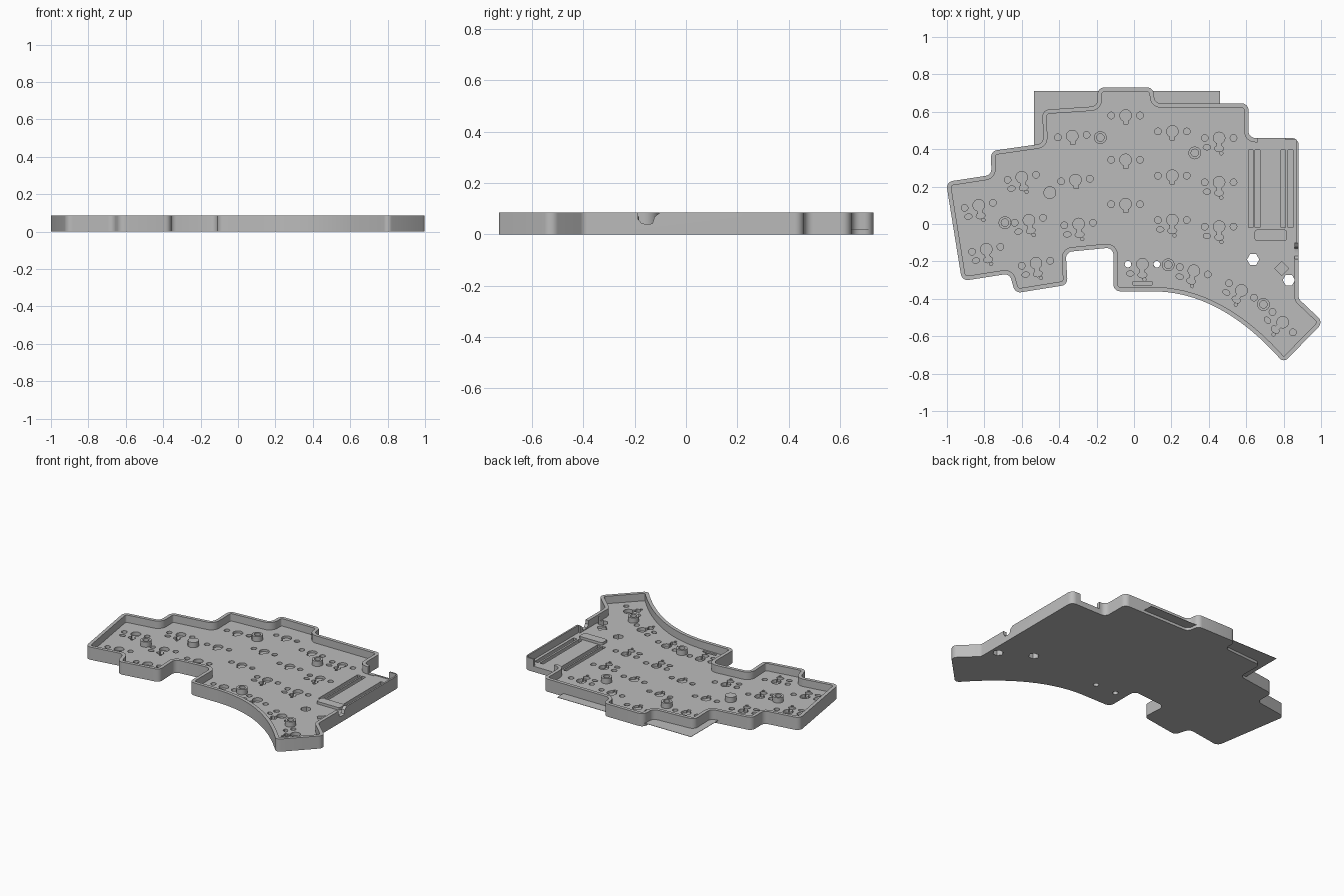
import bpy, bmesh
from math import sin, cos, pi, radians
from mathutils import Vector, Matrix

cube = bpy.data.objects.get("Cube")
if cube:
    bpy.data.objects.remove(cube)

HEIGHT, FLOOR, WALL = 0.085, 0.035, 0.023
grey = bpy.data.materials.new("plain grey")
grey.use_nodes = True
colour = (0.5, 0.5, 0.5, 1)
grey.diffuse_color = colour
grey.node_tree.nodes["Principled BSDF"].inputs["Base Color"].default_value = colour


def prism(bm, pts, z0, z1, matrix=Matrix()):
    """Closed prism over a 2D outline."""
    low = [bm.verts.new(matrix @ Vector((x, y, z0))) for x, y in pts]
    high = [bm.verts.new(matrix @ Vector((x, y, z1))) for x, y in pts]
    faces = [bm.faces.new(low[::-1]), bm.faces.new(high)]
    for i in range(len(pts)):
        j = (i + 1) % len(pts)
        faces.append(bm.faces.new((low[i], low[j], high[j], high[i])))
    bmesh.ops.recalc_face_normals(bm, faces=faces)


def ring(x, y, r, n=20, ry=None):
    ry = ry or r
    return [(x + r * cos(2 * pi * i / n), y + ry * sin(2 * pi * i / n)) for i in range(n)]


def rect(x0, y0, x1, y1):
    return [(x0, y0), (x1, y0), (x1, y1), (x0, y1)]


def finish(name, bm):
    mesh = bpy.data.meshes.new(name)
    bm.to_mesh(mesh)
    bm.free()
    mesh.materials.append(grey)
    ob = bpy.data.objects.new(name, mesh)
    bpy.context.collection.objects.link(ob)
    return ob


def cut(ob, bm):
    """Subtract a cutter mesh and bake the result."""
    cutter = finish("cutter", bm)
    cutter.hide_render = True
    mod = ob.modifiers.new("cut", 'BOOLEAN')
    mod.operation, mod.solver, mod.object = 'DIFFERENCE', 'EXACT', cutter
    mod.use_self = True
    graph = bpy.context.evaluated_depsgraph_get()
    mesh = bpy.data.meshes.new_from_object(ob.evaluated_get(graph))
    ob.modifiers.clear()
    ob.data = mesh
    bpy.data.objects.remove(cutter)


def fillet(corners, r=0.036, n=6):
    """Round every corner of a closed outline."""
    out = []
    for i, c in enumerate(corners):
        p, c, q = Vector(corners[i - 1]), Vector(c), Vector(corners[(i + 1) % len(corners)])
        a, b = (p - c).normalized(), (q - c).normalized()
        half = a.angle(b) / 2
        if half > radians(80):
            out.append(c)
            continue
        t = min(r / abs(sin(half) / cos(half)), (p - c).length * 0.48, (q - c).length * 0.48)
        rr = t * sin(half) / cos(half)
        centre = c + (a + b).normalized() * (rr / sin(half))
        start, end = c + a * t - centre, c + b * t - centre
        sweep = start.angle_signed(end)
        for k in range(n + 1):
            out.append(centre + Matrix.Rotation(-sweep * k / n, 2) @ start)
    return out


def inset(pts, d):
    """Offset a clockwise outline inwards."""
    out = []
    for i, p in enumerate(pts):
        a = (p - pts[i - 1]).normalized()
        b = (pts[(i + 1) % len(pts)] - p).normalized()
        na, nb = Vector((a.y, -a.x)), Vector((b.y, -b.x))
        m = (na + nb).normalized()
        out.append(p + m * d / max(m.dot(na), 0.5))
    return out


# Tray outline, clockwise, with the curved thumb edge
curve = []
p0, p1, p2 = Vector((0.8, -0.742)), Vector((0.46, -0.35)), Vector((0.08, -0.36))
for k in range(17):
    t = k / 16
    curve.append(tuple(p0 * (1 - t) ** 2 + p1 * 2 * t * (1 - t) + p2 * t * t))
corners = [(-1.005, 0.225), (-0.762, 0.262), (-0.765, 0.39), (-0.485, 0.43), (-0.49, 0.61),
           (-0.195, 0.63), (-0.195, 0.73), (0.104, 0.73), (0.11, 0.645), (0.612, 0.645),
           (0.612, 0.46), (0.88, 0.46), (0.88, -0.4), (1.012, -0.525)] + curve + [
           (-0.11, -0.36), (-0.11, -0.125), (-0.365, -0.15), (-0.355, -0.325),
           (-0.635, -0.37), (-0.665, -0.265), (-0.92, -0.305)]
outline = fillet(corners)

bm = bmesh.new()
prism(bm, outline, 0, HEIGHT)
tray = finish("case_tray", bm)

# Inner cavity
bm = bmesh.new()
prism(bm, inset(outline, WALL), FLOOR, 0.1)
cut(tray, bm)

# Thinned side wall, connector opening and side notch
bm = bmesh.new()
prism(bm, rect(0.7, -0.1, 0.869, 0.449), FLOOR, 0.11)
prism(bm, rect(0.66, 0.4, 0.81, 0.5), FLOOR + 0.003, 0.12)
notch = [(-0.19, 0.13), (-0.187, 0.06), (-0.172, 0.042), (-0.14, 0.04), (-0.13, 0.044),
         (-0.123, 0.068), (-0.1, 0.086), (-0.1, 0.13)]
yz_to_world = Matrix(((0, 0, 1, 0), (1, 0, 0, 0), (0, 1, 0, 0), (0, 0, 0, 1)))
prism(bm, notch, 0.845, 0.92, yz_to_world)
cut(tray, bm)

# Key sockets: x, y, rotation in degrees
sockets = [(-0.83, 0.1, 10), (-0.79, -0.135, 10)]
sockets += [(-0.6 + 0.038 * i, 0.25 - 0.23 * i, 10) for i in range(3)]
sockets += [(-0.33 + 0.017 * i, 0.47 - 0.235 * i, 5) for i in range(3)]
for x, y in ((-0.045, 0.58), (0.205, 0.495), (0.455, 0.46)):
    sockets += [(x, y - 0.237 * i, 0) for i in range(3)]
sockets += [(0.045, -0.215, 0), (0.32, -0.25, -15), (0.575, -0.355, -30), (0.795, -0.525, -45)]

bm = bmesh.new()
for x, y, angle in sockets:
    place = Matrix.Translation((x, y, 0)) @ Matrix.Rotation(radians(angle), 4, 'Z')
    prism(bm, ring(0, 0, 0.031), 0.012, 0.06, place)
    prism(bm, rect(-0.012, -0.045, 0.012, -0.01), 0.014, 0.062, place)
    for side in (-1, 1):
        prism(bm, ring(side * 0.077, 0, 0.018, 14), 0.012, 0.06, place)
    if not (-0.535 < x < 0.44 and y > 0.05):
        prism(bm, ring(0, -0.057, 0.024, 14, 0.016), 0.016, 0.064, place)
        prism(bm, ring(0.012, -0.082, 0.009, 10), 0.016, 0.06, place)
        prism(bm, ring(-0.065, -0.05, 0.02, 14, 0.014), 0.012, 0.06, place)
# Through holes, hexagonal nut holes and the diamond recess
for x in (-0.032, 0.122):
    prism(bm, ring(x, -0.215, 0.0175, 16), -0.02, 0.07)
for x, y in ((0.637, -0.19), (0.828, -0.3)):
    prism(bm, ring(x, y, 0.033, 6), -0.02, 0.07)
prism(bm, ring(0.79, -0.238, 0.037, 4), 0.02, 0.06)
# Pin grooves of the controller bay
for x in (0.61, 0.647, 0.785, 0.824):
    prism(bm, rect(max(x, 0.612), -0.02, x + 0.026, 0.395), 0.012, 0.06)
# Stabiliser slot below the thumb socket
prism(bm, rect(-0.005, -0.325, 0.095, -0.308), 0.02, 0.06)
cut(tray, bm)

# Controller rest
bm = bmesh.new()
prism(bm, fillet([(0.645, -0.03), (0.817, -0.03), (0.817, -0.09), (0.645, -0.09)], 0.012, 3),
      FLOOR - 0.005, 0.052)
rest = finish("controller_rest", bm)


# Screw posts, five hollow and one solid
def post(name, x, y, profile):
    bm = bmesh.new()
    vs = [bm.verts.new((r, 0, z)) for r, z in profile]
    es = [bm.edges.new(pair) for pair in zip(vs, vs[1:])]
    bmesh.ops.spin(bm, geom=vs + es, cent=(0, 0, 0), axis=(0, 0, 1), angle=2 * pi, steps=24)
    bmesh.ops.remove_doubles(bm, verts=bm.verts, dist=1e-5)
    bmesh.ops.recalc_face_normals(bm, faces=bm.faces)
    ob = finish(name, bm)
    ob.location = (x, y, 0)
    return ob


hollow = [(0, 0.03), (0.034, 0.03), (0.034, 0.07), (0.02, 0.07), (0.02, 0.037), (0, 0.037)]
solid = [(0, 0.03), (0.034, 0.03), (0.034, 0.07), (0, 0.07)]
spots = [(-0.18, 0.462), (0.325, 0.38), (-0.69, 0.007), (0.183, -0.218), (0.692, -0.43)]
parts = [post("screw_post", x, y, hollow) for x, y in spots]
parts.append(post("support_post", -0.45, 0.168, solid))

# Thin sheet through the floor, reaching out behind the back wall
bm = bmesh.new()
prism(bm, rect(-0.535, 0.05, 0.46, 0.712), 0.018, 0.02)
finish("back_sheet", bm)

# Smooth the rounded walls, keep edges sharp
bpy.ops.object.select_all(action='DESELECT')
for ob in parts + [tray, rest]:
    ob.select_set(True)
bpy.context.view_layer.objects.active = tray
bpy.ops.object.shade_smooth_by_angle(angle=radians(30))
